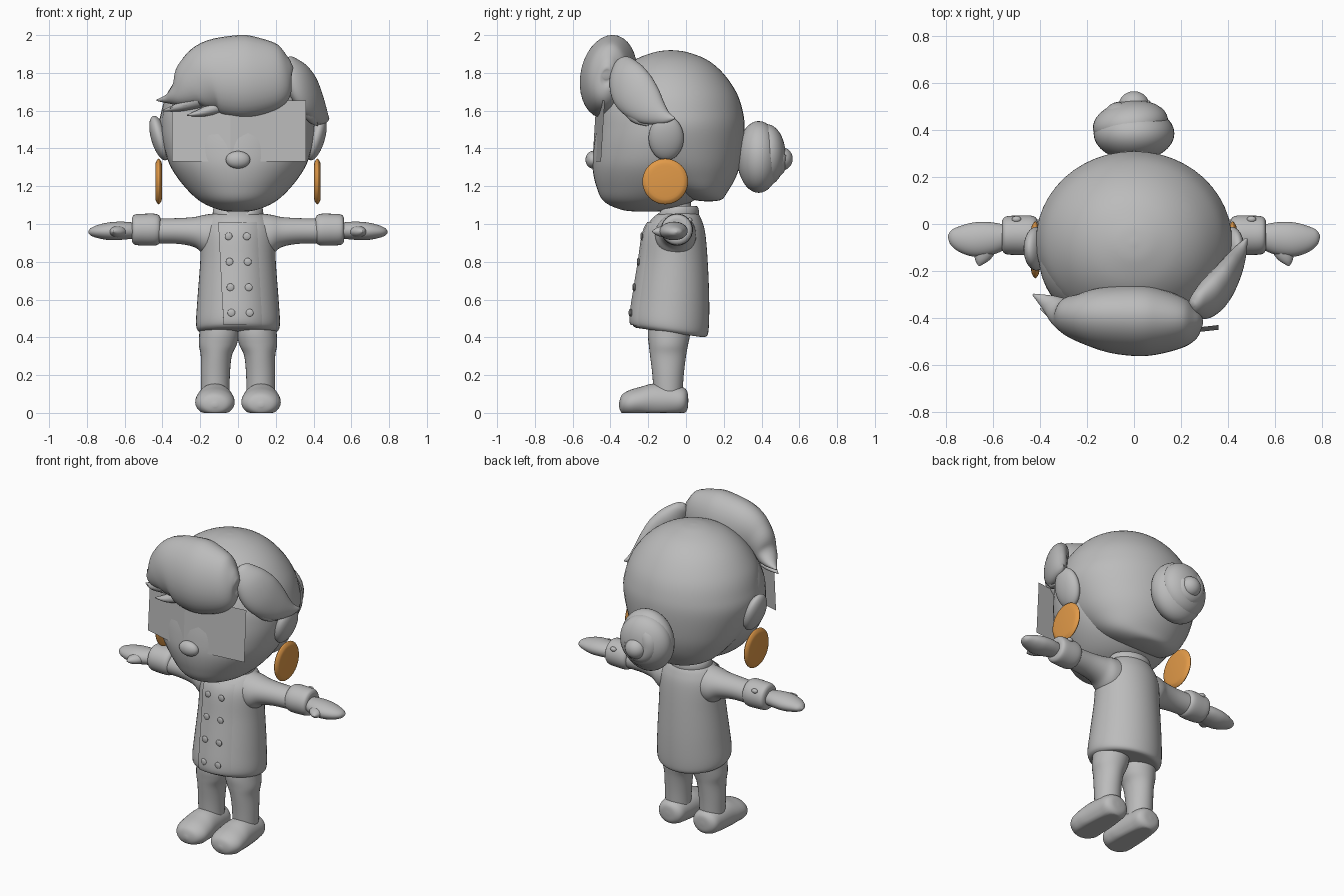
import bpy, bmesh, math
from mathutils import Vector, Matrix

cube = bpy.data.objects.get("Cube")
if cube:
    bpy.data.objects.remove(cube)


def material(name, rgb):
    m = bpy.data.materials.new(name)
    m.use_nodes = True
    m.diffuse_color = (*rgb, 1)
    bsdf = m.node_tree.nodes["Principled BSDF"]
    bsdf.inputs["Base Color"].default_value = (*rgb, 1)
    bsdf.inputs["Roughness"].default_value = 0.6
    return m


GREY = material("plain grey", (0.5, 0.5, 0.5))
ORANGE = material("amber orange", (0.75, 0.32, 0.065))


def finish(bm, name, mat=GREY):
    bmesh.ops.recalc_face_normals(bm, faces=bm.faces)
    mesh = bpy.data.meshes.new(name)
    bm.to_mesh(mesh)
    bm.free()
    mesh.materials.append(mat)
    ob = bpy.data.objects.new(name, mesh)
    bpy.context.collection.objects.link(ob)
    bpy.ops.object.select_all(action="DESELECT")
    bpy.context.view_layer.objects.active = ob
    ob.select_set(True)
    bpy.ops.object.shade_smooth_by_angle(angle=math.radians(50))
    return ob


def resample(stations, steps=6):
    """Smooth spline through the stations (x, y, z, a, b)."""
    out, n = [], len(stations)
    for i in range(n - 1):
        p = [stations[min(max(i + k, 0), n - 1)] for k in (-1, 0, 1, 2)]
        for s in range(steps):
            t = s / steps
            out.append([0.5 * (2 * q + (r - o) * t + (2 * o - 5 * q + 4 * r - u) * t * t
                               + (3 * q - o - 3 * r + u) * t ** 3)
                        for o, q, r, u in zip(*p)])
    return out + [list(stations[-1])]


def tube(name, stations, hint, mat=GREY, sides=32, axis=None, lean=0.0, floor=None):
    """Loft of ellipses: a is the radius across the hint, b the radius along it.
    Rings follow the path unless a fixed axis is given."""
    st = resample(stations)
    bm = bmesh.new()
    rings = []
    for i, (x, y, z, a, b) in enumerate(st):
        t = Vector(axis) if axis else Vector(st[min(i + 1, len(st) - 1)][:3]) - Vector(st[max(i - 1, 0)][:3])
        t.normalize()
        side = t.cross(Vector(hint)).normalized()
        out = side.cross(t)
        ring = []
        for k in range(sides):
            ang = 2 * math.pi * k / sides
            co = (Vector((x, y, z)) + side * max(a, 0.001) * math.cos(ang)
                  + out * max(b, 0.001) * math.sin(ang))
            co.y += lean * (co.z - z)
            if floor is not None:
                co.z = max(co.z, floor)
            ring.append(bm.verts.new(co))
        rings.append(ring)
    for r, s in zip(rings, rings[1:]):
        for k in range(sides):
            j = (k + 1) % sides
            bm.faces.new((r[k], r[j], s[j], s[k]))
    bm.faces.new(rings[0])
    bm.faces.new(rings[-1])
    return finish(bm, name, mat)


def upright(rows):
    return [(0, cy, z, rx, ry) for z, cy, rx, ry in rows]


def ball(name, centre, radii, mat=GREY, rot=(0, 0, 0)):
    bm = bmesh.new()
    bmesh.ops.create_uvsphere(bm, u_segments=32, v_segments=20, radius=1)
    ob = finish(bm, name, mat)
    turn = Matrix.Rotation(rot[2], 4, "Z") @ Matrix.Rotation(rot[1], 4, "Y") @ Matrix.Rotation(rot[0], 4, "X")
    ob.data.transform(Matrix.Translation(centre) @ turn @ Matrix.Diagonal((*radii, 1)))
    return ob


FRONT, UP = (0, -1, 0), (0, 0, 1)

# Face and hair cap
tube("face", upright([
    (1.065, -.21, .02, .03), (1.075, -.21, .1, .13), (1.12, -.2, .2, .235), (1.2, -.17, .285, .305),
    (1.3, -.16, .355, .335), (1.4, -.15, .39, .34), (1.5, -.14, .405, .335), (1.6, -.14, .395, .315),
    (1.7, -.14, .345, .275), (1.8, -.13, .25, .2), (1.86, -.12, .02, .02)]), FRONT, sides=48, axis=UP)
tube("hair_cap", upright([
    (1.12, .12, .02, .02), (1.13, .11, .13, .08), (1.17, .07, .23, .15), (1.25, .015, .305, .25),
    (1.35, -.03, .365, .325), (1.5, -.07, .415, .38), (1.6, -.075, .405, .375), (1.7, -.08, .37, .345),
    (1.8, -.08, .295, .275), (1.87, -.08, .2, .19), (1.91, -.08, .09, .085), (1.92, -.08, .01, .01)]),
    FRONT, sides=48, axis=UP)
ball("nose", (0, -.495, 1.34), (.065, .037, .046))

# Swept fringe with its loose points
tube("fringe", [
    (.285, -.42, 1.79, .02, .02), (.275, -.42, 1.79, .05, .09), (.22, -.42, 1.785, .1, .165),
    (.1, -.415, 1.78, .14, .21), (0, -.41, 1.78, .15, .22), (-.13, -.405, 1.78, .135, .195),
    (-.23, -.4, 1.74, .1, .145), (-.3, -.38, 1.69, .07, .075), (-.36, -.34, 1.665, .04, .03),
    (-.43, -.3, 1.655, .004, .004)], UP, lean=.1)
for tip in ((-.4, -.36, 1.6), (-.27, -.45, 1.575), (-.36, -.4, 1.615)):
    root = Vector((tip[0] + .2, -.43, tip[2] + .06))
    mid = root.lerp(Vector(tip), .55) - Vector((0, 0, .008))
    tube("fringe_point", [(*root, .05, .045), (*mid, .04, .025), (*tip, .003, .003)], UP, sides=16)

# Side lock sweeping over the left temple
OUT = (.8, -.5, .3)
tube("side_lock", [
    (.25, -.34, 1.875, .01, .01), (.265, -.335, 1.855, .055, .035), (.31, -.315, 1.785, .105, .06),
    (.36, -.275, 1.7, .125, .062), (.41, -.2, 1.62, .1, .05), (.45, -.12, 1.57, .045, .03),
    (.48, -.06, 1.56, .004, .004)], OUT)
tube("side_lock_point", [
    (.35, -.3, 1.64, .06, .04), (.39, -.26, 1.57, .04, .03), (.42, -.2, 1.52, .003, .003)], OUT, sides=16)

# Coiled bun
ball("bun", (0, .385, 1.355), (.172, .115, .19))
ball("bun_wrap", (-.015, .425, 1.365), (.16, .1, .165), rot=(0, .5, .15))
coil = []
for i in range(11):
    f = i / 10
    ang, rad = 1 + f * 5.5, .085 - .05 * f
    thick = .07 * min(1, .3 + f * 3) - .02 * f
    coil.append((rad * math.cos(ang), .44 + .045 * f, 1.36 + rad * 1.1 * math.sin(ang), thick, thick))
tube("bun_coil", coil, (0, 1, 0), sides=20)
ball("bun_knob", (0, .505, 1.345), (.065, .06, .062))

# Flat lens panels, meeting just off the middle
for name, xs, ys, top in (("right_lens", (-.35, -.04), (-.41, -.495), 1.63),
                          ("left_lens", (-.04, .36), (-.495, -.45), 1.655)):
    bm = bmesh.new()
    corners = [(xs[0], ys[0], 1.33), (xs[1], ys[1], 1.33),
               (xs[1], ys[1] + .02, top), (xs[0], ys[0] + .02, top)]
    bm.faces.new([bm.verts.new(c) for c in corners])
    finish(bm, name)

# Coat body with a hem that drops toward the back
coat_rows = upright([
    (.425, -.085, .17, .155), (.43, -.085, .205, .19), (.47, -.085, .222, .205), (.6, -.077, .215, .2),
    (.8, -.065, .2, .18), (.95, -.06, .195, .162), (1.02, -.052, .168, .135), (1.06, -.04, .125, .1),
    (1.08, -.035, .06, .06)])
coat = tube("coat", coat_rows, FRONT, sides=48, axis=UP)


def hem_drop(y, z):
    return .14 * (y + .085) * min(1, max(0, (.62 - z) / .16))


for v in coat.data.vertices:
    v.co.z -= hem_drop(v.co.y, v.co.z)
coat_rings = resample(coat_rows)


def coat_front(x, z):
    _, cy, _, rx, ry = min(coat_rings, key=lambda r: abs(r[2] - z))
    return cy - ry * math.sqrt(max(0, 1 - (x / rx) ** 2))


# Overlapping coat flap
bm = bmesh.new()
cols = [(0, -.01), (0, .012), (.05, .012), (.1, .011), (.15, .008), (.2, .002), (.23, -.01)]
grid = []
for _, _, z, _, _ in [r for r in coat_rings if .435 < r[2] < 1.02]:
    left = -.075 - .03 * (z - .42) / .6
    row = []
    for dx, lift in cols:
        y = coat_front(left + dx, z) - lift
        row.append(bm.verts.new((left + dx, y, z - hem_drop(y, z))))
    grid.append(row)
for r, s in zip(grid, grid[1:]):
    for k in range(len(cols) - 1):
        bm.faces.new((r[k], r[k + 1], s[k + 1], s[k]))
finish(bm, "coat_flap")

# Two columns of buttons
for i in range(4):
    z = .935 - .135 * i
    for x in (-.05, .047):
        x += .005 * i
        ball("button", (x, coat_front(x, z) - .013, z), (.02, .007, .02))

# Neck and stand collar, open at the front
tube("neck", upright([(1.0, -.05, .08, .08), (1.06, -.05, .08, .08), (1.16, -.06, .08, .08)]), FRONT)
collar = []
for i in range(13):
    ang = math.radians(-78 + 336 * i / 12)
    front = max(0, -math.sin(ang))
    collar.append((.12 * math.cos(ang), -.045 + .1 * math.sin(ang), 1.06 - .025 * front,
                   .014, .035 if 0 < i < 12 else .012))
tube("collar", collar, UP, sides=16)

for s, side in ((1, "left"), (-1, "right")):
    # Ears and disc earrings
    ball(side + "_ear", (s * .415, -.105, 1.455), (.045, .093, .122), rot=(0, s * .28, 0))
    tube(side + "_earring", [(s * x, -.11, 1.225, r, r) for x, r in
         ((.402, .085), (.406, .104), (.42, .121), (.434, .104), (.438, .085))], UP, ORANGE, sides=40)

    # Sleeve, cuff and hand
    tube(side + "_sleeve", [(s * x, y, z, a, b) for x, y, z, a, b in (
        (.08, -.055, .945, .11, .115), (.17, -.055, .942, .107, .108), (.23, -.055, .957, .088, .08),
        (.32, -.055, .963, .075, .068), (.44, -.05, .963, .07, .065))], UP, axis=(s, 0, 0))
    tube(side + "_cuff", [(s * x, -.048, .97, r, r) for x, r in (
        (.41, .05), (.415, .072), (.44, .084), (.5, .084), (.545, .08), (.56, .065), (.562, .045))], UP)
    ball(side + "_cuff_button", (s * .5, .02, 1.02), (.02, .014, .014), rot=(-.8, 0, 0))
    tube(side + "_hand", [(s * x, y, z, a, b) for x, y, z, a, b in (
        (.53, -.05, .965, .045, .04), (.6, -.06, .965, .068, .047), (.67, -.066, .962, .074, .048),
        (.73, -.062, .96, .06, .038), (.775, -.053, .958, .034, .022), (.792, -.05, .958, .004, .004))], UP)
    tube(side + "_thumb", [(s * x, y, .96, a, b) for x, y, a, b in (
        (.62, -.06, .055, .035), (.64, -.12, .044, .03), (.653, -.155, .026, .02),
        (.66, -.178, .004, .004))], UP, sides=20)

    # Leg and rounded shoe
    tube(side + "_leg", [(s * x, y, z, a, b) for x, y, z, a, b in (
        (.12, -.095, .08, .075, .075), (.12, -.095, .2, .077, .083), (.115, -.095, .3, .082, .095),
        (.107, -.093, .36, .1, .104), (.1, -.09, .42, .105, .112), (.1, -.085, .5, .1, .11))],
        FRONT, axis=UP)
    tube(side + "_shoe", [(s * x, y, z, a, b) for x, y, z, a, b in (
        (.122, .012, .065, .01, .01), (.122, .006, .065, .055, .05), (.122, -.02, .065, .083, .072),
        (.122, -.08, .065, .09, .085), (.122, -.17, .065, .097, .09), (.122, -.24, .06, .104, .078),
        (.122, -.3, .052, .1, .068), (.122, -.34, .047, .068, .047), (.122, -.355, .042, .01, .01))],
        UP, floor=0, axis=(0, -1, 0))
